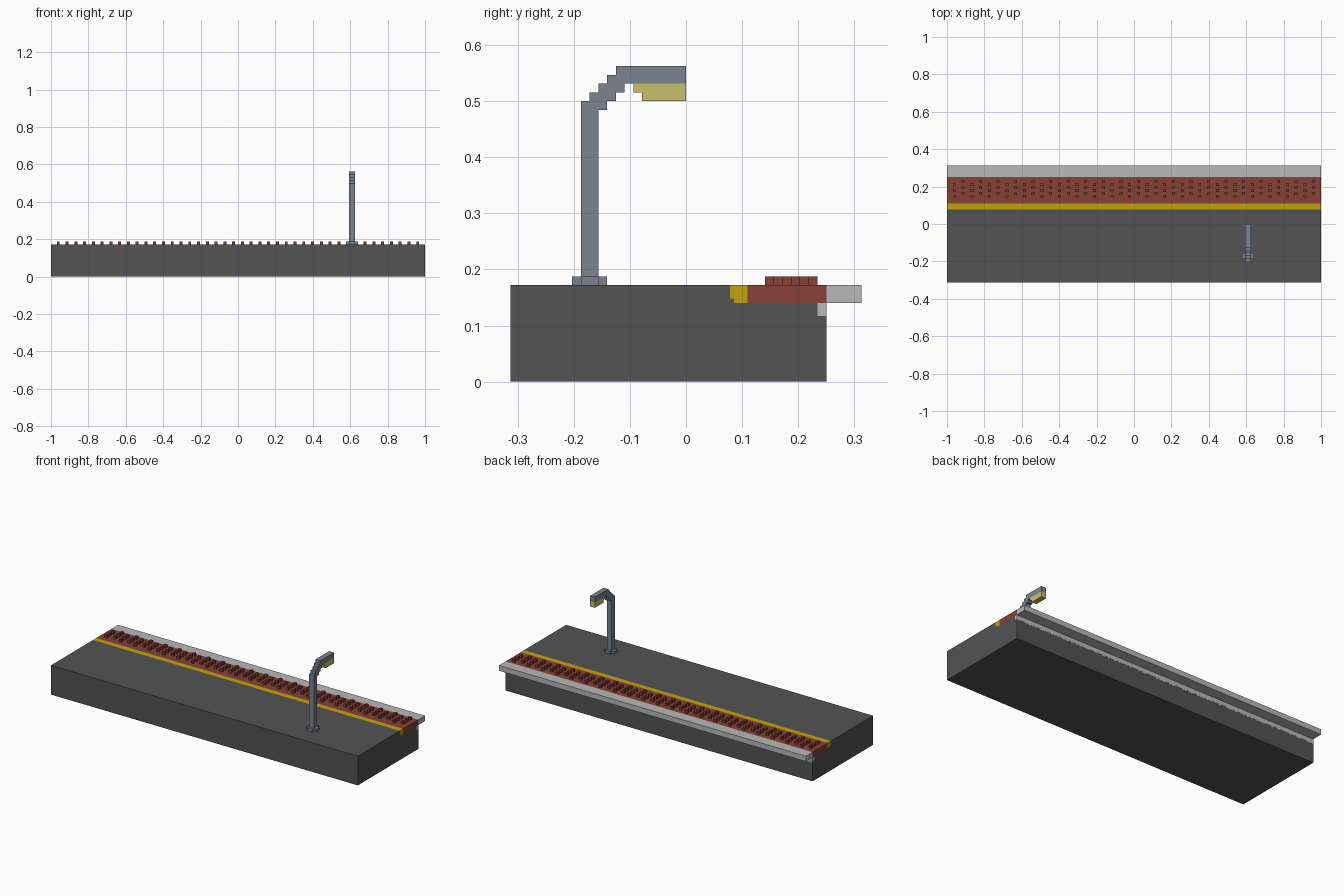
import bpy
import bmesh
import random

cube = bpy.data.objects.get("Cube")
if cube:
    bpy.data.objects.remove(cube, do_unlink=True)

U = 1 / 64  # one grid cell; all sizes below are in cells
random.seed(4)


def srgb(r, g, b):
    return tuple((c / 255 / 12.92) if c < 11 else ((c / 255 + 0.055) / 1.055) ** 2.4
                 for c in (r, g, b)) + (1,)


def material(name, *rgb):
    m = bpy.data.materials.new(name)
    m.use_nodes = True
    m.diffuse_color = srgb(*rgb)
    bsdf = m.node_tree.nodes["Principled BSDF"]
    bsdf.inputs["Base Color"].default_value = m.diffuse_color
    bsdf.inputs["Roughness"].default_value = 0.9
    return m


ASPHALT = material("dark asphalt", 83, 83, 83)
STONE = material("light stone", 184, 184, 184)
BRICK = material("brick red", 134, 65, 53)
YELLOW = material("line yellow", 194, 163, 12)
METAL = material("blue grey metal", 124, 131, 142)
GLOW = material("lamp yellow", 199, 192, 108)


def finish(name, bm, mat):
    bmesh.ops.recalc_face_normals(bm, faces=bm.faces)
    me = bpy.data.meshes.new(name)
    bm.to_mesh(me)
    bm.free()
    me.materials.append(mat)
    ob = bpy.data.objects.new(name, me)
    bpy.context.collection.objects.link(ob)
    return ob


def prism(name, mat, profile, a, b, axis="x"):
    """Extrude a (y, z) profile along x, or an (x, y) profile along z."""
    bm = bmesh.new()
    place = (lambda p: (a * U, p[0] * U, p[1] * U)) if axis == "x" else \
            (lambda p: (p[0] * U, p[1] * U, a * U))
    face = bm.faces.new([bm.verts.new(place(p)) for p in profile])
    ext = bmesh.ops.extrude_face_region(bm, geom=[face])
    d = (b - a) * U
    bmesh.ops.translate(bm, vec=(d, 0, 0) if axis == "x" else (0, 0, d),
                        verts=[v for v in ext["geom"] if isinstance(v, bmesh.types.BMVert)])
    return finish(name, bm, mat)


def add_box(bm, lo, hi):
    vs = bmesh.ops.create_cube(bm, size=1)["verts"]
    for v in vs:
        v.co = [(l + h) / 2 * U + c * (h - l) * U for l, h, c in zip(lo, hi, v.co)]


# Platform body with a recess for the paving strips
prism("platform_body", ASPHALT,
      [(-20, 0), (16, 0), (16, 7.5), (15, 7.5), (15, 9), (5.5, 9), (5.5, 9.5),
       (5, 9.5), (5, 11), (-20, 11)], -64, 64)

# Paving strips and overhanging edge
prism("yellow_line", YELLOW, [(5, 9.5), (5.5, 9.5), (5.5, 9), (7, 9), (7, 11), (5, 11)], -64, 64)
prism("tactile_strip", BRICK, [(7, 9), (16, 9), (16, 11), (7, 11)], -64, 64)
prism("edge_slab", STONE, [(16, 9), (20, 9), (20, 11), (16, 11)], -64, 64)
prism("wall_band", STONE, [(15, 7.5), (16, 7.5), (16, 9), (15, 9)], -64, 64)

# Ragged lower border of the wall band
bm = bmesh.new()
for i in range(256):
    if random.random() < 0.5 or i == 255:
        x = -64 + i * 0.5
        add_box(bm, (x, 15.5, 7), (x + 0.5, 16.05, 7.5))
finish("wall_band_ragged_edge", bm, STONE)

# Staggered tactile studs
bm = bmesh.new()
for i in range(42):
    x = -62 + 3 * i
    for row in range(3):
        y = 9 + 2 * row + i % 2
        add_box(bm, (x, y, 11), (x + 1, y + 1, 12))
finish("tactile_studs", bm, BRICK)

# Lamp post: cross-shaped foot, stepped pole and arm, lamp under the arm
prism("lamp_foot", METAL,
      [(38, -13), (40, -13), (40, -12), (41, -12), (41, -10), (40, -10), (40, -9),
       (38, -9), (38, -10), (37, -10), (37, -12), (38, -12)], 11, 12, axis="z")
outer, inner = [(-12, 11)], [(-10, 11)]
for k in range(4):
    outer += [(-12 + k, 32 + k), (-11 + k, 32 + k)]
for k in range(3):
    inner += [(-10 + k, 31 + k), (-9 + k, 31 + k)]
prism("lamp_post", METAL,
      outer + [(-8, 36), (0, 36), (0, 34), (-7, 34)] + inner[::-1], 38, 40)
prism("lamp_light", GLOW, [(-6, 34), (-6, 33), (-5, 33), (-5, 32), (0, 32), (0, 34)], 38, 40)
